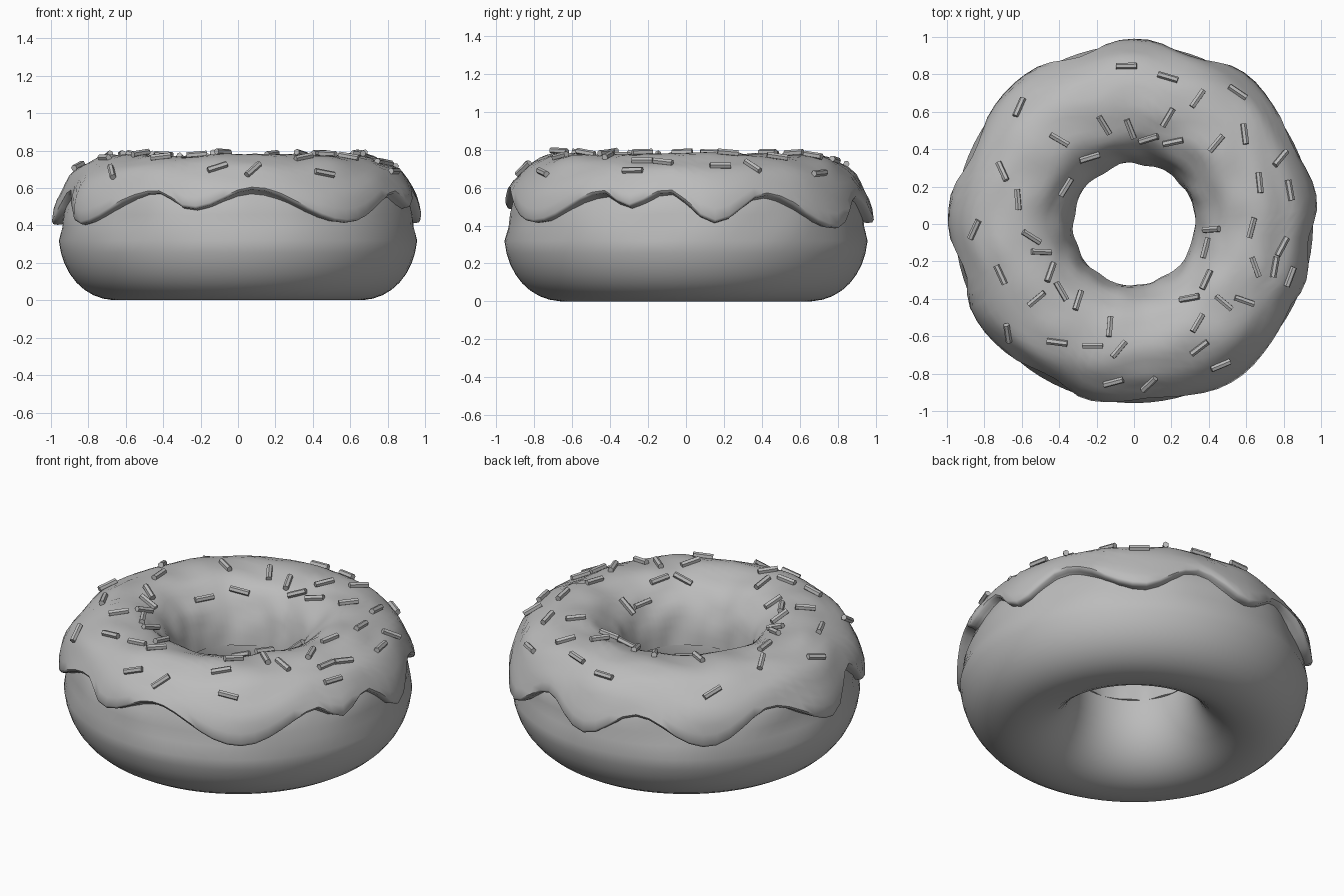
import bpy, bmesh, math
from mathutils import Vector, Matrix, noise
from mathutils.bvhtree import BVHTree

cube = bpy.data.objects.get("Cube")
if cube:
    bpy.data.objects.remove(cube)

SEGMENTS = 80
RING = 0.645          # distance from the axis to the middle of the tube
MID_Z = 0.37

grey = bpy.data.materials.new("plain_grey")
grey.use_nodes = True
colour = (0.5, 0.5, 0.5, 1)
grey.diffuse_color = colour
grey.node_tree.nodes["Principled BSDF"].inputs["Base Color"].default_value = colour


def finish(name, bm, angle):
    bmesh.ops.recalc_face_normals(bm, faces=bm.faces)
    mesh = bpy.data.meshes.new(name)
    bm.to_mesh(mesh)
    obj = bpy.data.objects.new(name, mesh)
    bpy.context.collection.objects.link(obj)
    mesh.materials.append(grey)
    bpy.ops.object.select_all(action='DESELECT')
    obj.select_set(True)
    bpy.context.view_layer.objects.active = obj
    bpy.ops.object.shade_smooth_by_angle(angle=math.radians(angle))
    return obj


def power(value, exponent):
    return math.copysign(abs(value) ** exponent, value)


def lathe(section):
    """Closed ring of quads: section(turn) gives (radius, z) pairs in a loop."""
    bm = bmesh.new()
    rings = []
    for i in range(SEGMENTS):
        turn = math.tau * i / SEGMENTS
        rings.append([bm.verts.new((r * math.cos(turn), r * math.sin(turn), z))
                      for r, z in section(turn)])
    for i, ring in enumerate(rings):
        after = rings[(i + 1) % SEGMENTS]
        for j in range(len(ring)):
            k = (j + 1) % len(ring)
            bm.faces.new((ring[j], after[j], after[k], ring[k]))
    return bm


def bump(turn, phi, size):
    """Soft unevenness that joins up around the ring."""
    place = Vector((math.cos(turn), math.sin(turn), phi))
    return size * noise.noise(place * 3)


# Dough: flattened tube with a step around its waist
def dough_section(turn):
    points = []
    for j in range(36):
        phi = math.tau * j / 36 - math.pi / 2 + 0.05
        c, s = math.cos(phi), math.sin(phi)
        r = RING + 0.315 * power(c, 0.95)
        z = MID_Z + 0.37 * power(s, 0.95)
        if c > 0 and z > 0.33:
            r -= 0.02 + bump(turn, phi, 0.02)
        points.append((r, z))
    return points


finish("dough", lathe(dough_section), 40)

# Icing rim: (degrees, height) at the tip of each drip and the gap between
RIM = [(9, .43), (26, .57), (53, .40), (72, .56), (90, .43), (108, .57),
       (132, .42), (155, .58), (180, .42), (197, .59), (210, .42), (242, .59),
       (255, .50), (275, .60), (306, .43), (333, .58), (341, .51), (354, .59)]


def rim_height(turn):
    deg = math.degrees(turn)
    stops = [(RIM[-1][0] - 360, RIM[-1][1])] + RIM + [(RIM[0][0] + 360, RIM[0][1])]
    for (a, low), (b, high) in zip(stops, stops[1:]):
        if a <= deg <= b:
            t = (deg - a) / (b - a)
            return low + (high - low) * (1 - math.cos(math.pi * t)) / 2


def icing_section(turn):
    rim = rim_height(turn)
    drip = (0.6 - rim) / 0.2
    start = math.pi - 0.1
    end = math.asin(min(1, (rim - MID_Z) / 0.405) ** 1.1)
    outer, inner = [], []
    rows = 22
    for j in range(rows + 1):
        t = j / rows
        phi = start + (end - start) * t
        c, s = math.cos(phi), math.sin(phi)
        swell = 0.022 * drip * max(0, c) ** 2 + bump(turn, phi, 0.015)
        width = 0.33 if c > 0 else 0.32
        r = RING + (width + swell) * power(c, 0.9)
        z = MID_Z + (0.405 + bump(turn, phi, 0.018)) * power(s, 0.9)
        outer.append((r, z))
        inner.append((RING + 0.28 * power(c, 0.95), MID_Z + 0.35 * power(s, 0.95)))
    # rounded lip tucked under the rim
    r, z = outer[-1]
    lip = [(r - 0.008, z - 0.014), (r - 0.03, z - 0.018)]
    return outer + lip + inner[::-1]


icing_bm = lathe(icing_section)
finish("icing", icing_bm, 50)
surface = BVHTree.FromBMesh(icing_bm)

# Sprinkles: x and y in hundredths, heading in degrees
SPRINKLES = [
    (-4, 84, 0), (18, 78, -20), (55, 70, -30), (-61, 62, 80), (-40, 45, -30),
    (-16, 53, -60), (-2, 51, -70), (8, 46, 30), (18, 57, 60), (21, 44, 15),
    (34, 67, 55), (44, 43, 50), (59, 48, -85), (78, 35, 45), (67, 22, -85),
    (83, 18, -80), (-24, 36, 10), (-37, 20, 60), (-62, 13, -85), (-70, 28, -60),
    (-85, -3, 60), (-55, -7, -30), (-50, -15, 0), (-71, -27, -65), (-45, -26, 65),
    (-39, -36, -60), (-52, -40, 40), (-30, -41, 70), (-67, -58, 75), (-41, -63, -5),
    (-22, -65, 0), (-13, -55, 85), (-8, -67, 50), (-11, -84, 30), (8, -85, 65),
    (46, -75, 10), (35, -66, 40), (34, -53, 60), (48, -42, -40), (30, -40, 0),
    (59, -41, -20), (39, -30, 70), (65, -23, -70), (75, -23, 80), (83, -28, 70),
    (79, -12, 60), (63, -2, 75), (42, -3, 0), (39, -13, 80)]

sprinkle_bm = bmesh.new()
for x, y, heading in SPRINKLES:
    hit, normal, _, _ = surface.ray_cast(Vector((x / 100, y / 100, 2)), Vector((0, 0, -1)))
    if hit is None:
        continue
    a = math.radians(heading)
    along = Vector((math.cos(a), math.sin(a), 0))
    along = (along - normal * along.dot(normal)).normalized()
    side = normal.cross(along)
    turned = Matrix((side, normal, along)).transposed().to_4x4()
    bmesh.ops.create_cone(sprinkle_bm, cap_ends=True, segments=6,
                          radius1=0.017, radius2=0.017, depth=0.11,
                          matrix=Matrix.Translation(hit + normal * 0.01) @ turned)
finish("sprinkles", sprinkle_bm, 35)
